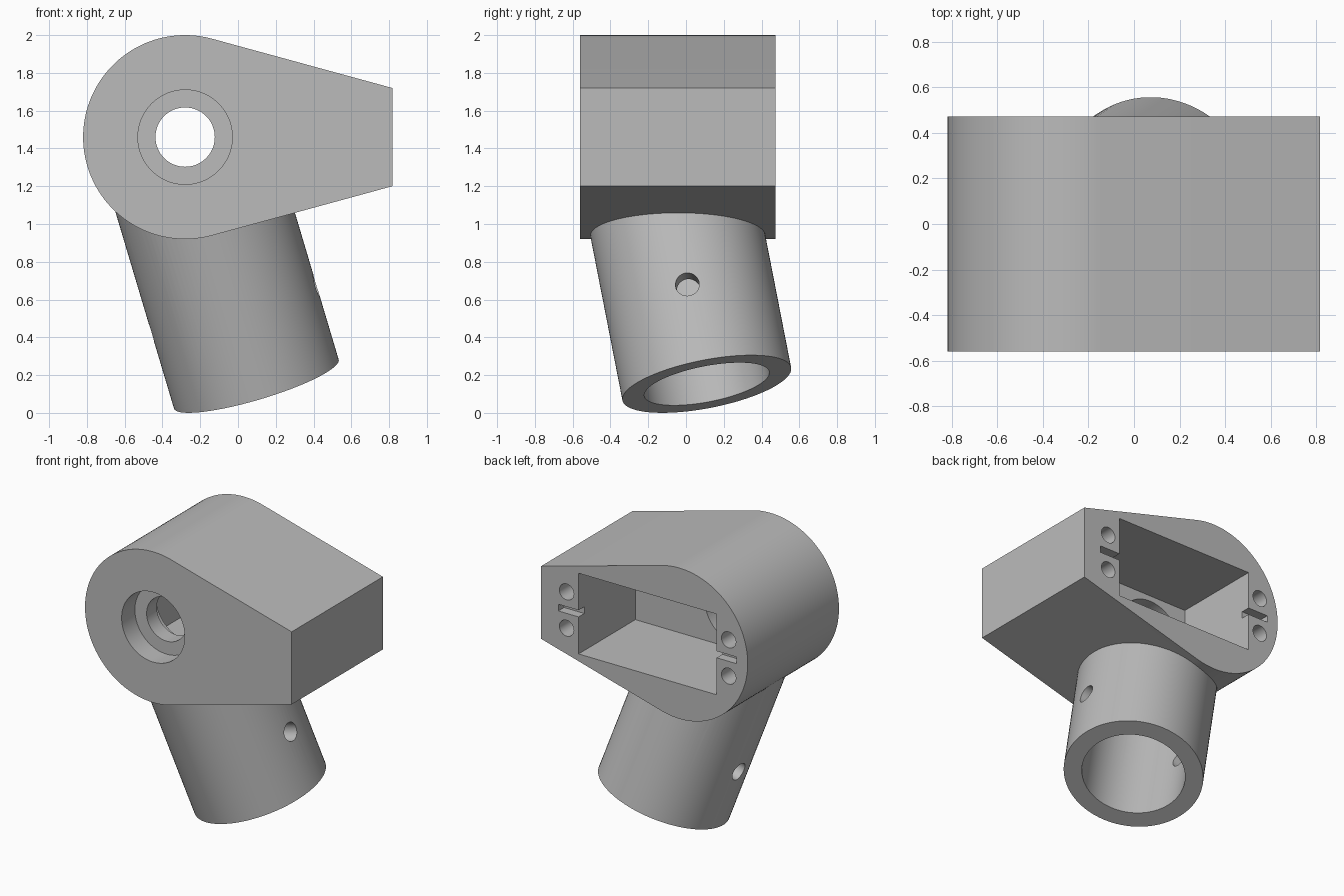
import bpy, bmesh, math
from mathutils import Matrix, Vector

old = bpy.data.objects.get("Cube")
if old:
    bpy.data.objects.remove(old, do_unlink=True)

FRONT, BACK = -0.56, 0.473        # head faces along y
CX, CZ, R = -0.28, 1.46, 0.54     # rounded end of the head
FLOOR = -0.17                     # bottom of the rear pocket

grey = bpy.data.materials.new("plain_grey")
grey.use_nodes = True
colour = (0.5, 0.5, 0.5, 1)
grey.diffuse_color = colour
grey.node_tree.nodes["Principled BSDF"].inputs["Base Color"].default_value = colour


def make_object(name, bm):
    bmesh.ops.recalc_face_normals(bm, faces=bm.faces)
    mesh = bpy.data.meshes.new(name)
    bm.to_mesh(mesh)
    bm.free()
    mesh.materials.append(grey)
    ob = bpy.data.objects.new(name, mesh)
    bpy.context.collection.objects.link(ob)
    return ob


def cylinder(name, start, end, radius, sides=96):
    start, end = Vector(start), Vector(end)
    axis = end - start
    place = Matrix.Translation((start + end) / 2) @ axis.to_track_quat('Z', 'Y').to_matrix().to_4x4()
    bm = bmesh.new()
    bmesh.ops.create_cone(bm, cap_ends=True, segments=sides, radius1=radius,
                          radius2=radius, depth=axis.length, matrix=place)
    return make_object(name, bm)


def box(name, low, high):
    low, high = Vector(low), Vector(high)
    bm = bmesh.new()
    bmesh.ops.create_cube(bm, size=1, matrix=Matrix.Translation((low + high) / 2)
                          @ Matrix.Diagonal((*(high - low), 1)))
    return make_object(name, bm)


def combine(target, tool, operation):
    mod = target.modifiers.new("combine", 'BOOLEAN')
    mod.operation, mod.object, mod.solver = operation, tool, 'EXACT'
    with bpy.context.temp_override(object=target, active_object=target):
        bpy.ops.object.modifier_apply(modifier=mod.name)
    bpy.data.objects.remove(tool, do_unlink=True)


# Head: round end with two tangent sides running to a flat end
bm = bmesh.new()
steps = 72
outline = [(0.817, 1.2), (0.817, 1.72)]
for i in range(steps + 1):
    a = math.radians(75 + 210 * i / steps)
    outline.append((CX + R * math.cos(a), CZ + R * math.sin(a)))
face = bm.faces.new([bm.verts.new((x, FRONT, z)) for x, z in outline])
extruded = bmesh.ops.extrude_face_region(bm, geom=[face])
bmesh.ops.translate(bm, vec=(0, BACK - FRONT, 0),
                    verts=[v for v in extruded["geom"] if isinstance(v, bmesh.types.BMVert)])
housing = make_object("pivot_housing", bm)

# Tilted socket tube, its bore closed by the head
tilt = Matrix.Rotation(math.radians(11.05), 3, 'X') @ Matrix.Rotation(math.radians(-16.3), 3, 'Y')
foot = Vector((0.097, 0.11, 0.153))
up, side = tilt @ Vector((0, 0, 1)), tilt @ Vector((1, 0, 0))
tube = cylinder("tube", foot, foot + up * 1.14, 0.455)
combine(tube, cylinder("bore", foot - up * 0.1, foot + up * 1.2, 0.337), 'DIFFERENCE')
combine(housing, tube, 'UNION')

# Cross pin hole through the tube
pin = foot + up * 0.427
combine(housing, cylinder("pin_hole", pin - side * 0.6, pin + side * 0.6, 0.063, 48), 'DIFFERENCE')

# Rear pocket
combine(housing, box("pocket", (-0.574, FLOOR, 1.171), (0.52, BACK + 0.1, 1.749)), 'DIFFERENCE')

# Stepped shaft hole: wide recess on both sides of a thin collar
for radius, start, end in ((0.25, FRONT - 0.1, FRONT + 0.15),
                           (0.157, FRONT + 0.1, FLOOR + 0.05),
                           (0.25, FRONT + 0.265, FLOOR + 0.05)):
    combine(housing, cylinder("shaft_hole", (CX, start, CZ), (CX, end, CZ), radius), 'DIFFERENCE')

# Screw holes and shallow slots at both ends of the pocket
for hole_x, slot_a, slot_b in ((0.615, 0.5, 0.68), (-0.669, -0.733, -0.55)):
    for dz in (-0.13, 0.13):
        combine(housing, cylinder("screw_hole", (hole_x, BACK - 0.3, CZ + dz),
                                  (hole_x, BACK + 0.1, CZ + dz), 0.057, 40), 'DIFFERENCE')
    combine(housing, box("slot", (slot_a, BACK - 0.065, CZ - 0.024),
                         (slot_b, BACK + 0.1, CZ + 0.024)), 'DIFFERENCE')

# Smooth round surfaces, sharp edges kept
bpy.ops.object.select_all(action='DESELECT')
housing.select_set(True)
bpy.context.view_layer.objects.active = housing
bpy.ops.object.shade_smooth_by_angle(angle=math.radians(25))
